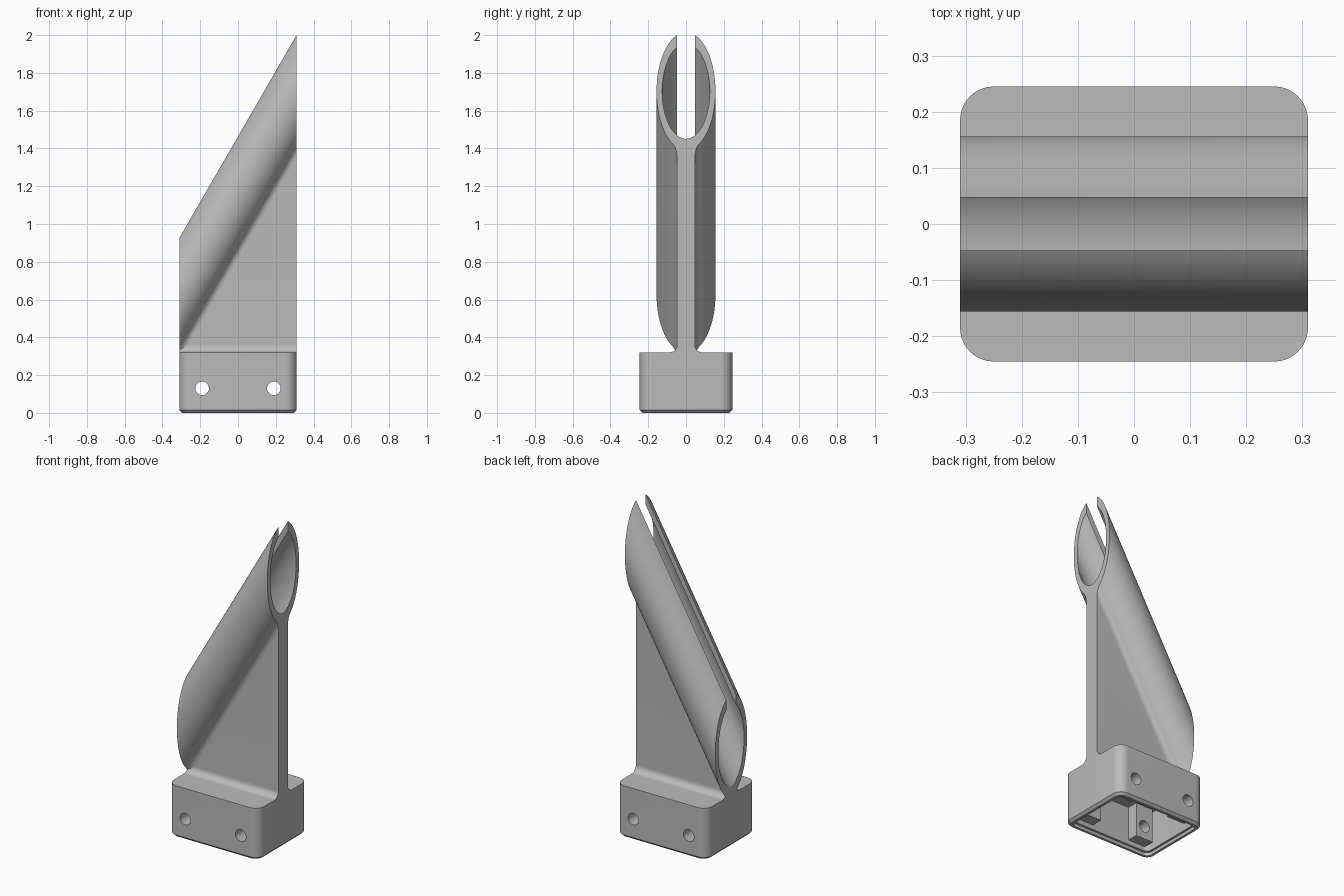
import bpy, bmesh
from math import sin, cos, pi, sqrt, atan2, asin, radians, tan

if "Cube" in bpy.data.objects:
    bpy.data.objects.remove(bpy.data.objects["Cube"], do_unlink=True)

gray = bpy.data.materials.new("plain_gray")
gray.use_nodes = True
gray.diffuse_color = (0.5, 0.5, 0.5, 1)
gray.node_tree.nodes["Principled BSDF"].inputs["Base Color"].default_value = (0.5, 0.5, 0.5, 1)

HX, HY = 0.31, 0.245              # base half sizes
BASE_TOP = 0.32
CEILING = 0.26
WEB = 0.047                       # half thickness of web and half width of slot
R_OUT, R_IN = 0.156, 0.126        # tube radii
TUBE_Z = 0.629                    # tube axis height at the low end
RISE = 2 * HX * tan(radians(60))
FILLET = 0.04


def loft(name, rings):
    """Solid through a list of matching closed rings."""
    bm = bmesh.new()
    loops = [[bm.verts.new(p) for p in ring] for ring in rings]
    n = len(loops[0])
    for a, b in zip(loops, loops[1:]):
        for i in range(n):
            j = (i + 1) % n
            bm.faces.new((a[i], a[j], b[j], b[i]))
    bm.faces.new(loops[0][::-1])
    bm.faces.new(loops[-1])
    bmesh.ops.recalc_face_normals(bm, faces=bm.faces)
    mesh = bpy.data.meshes.new(name)
    bm.to_mesh(mesh)
    bm.free()
    obj = bpy.data.objects.new(name, mesh)
    mesh.materials.append(gray)
    bpy.context.collection.objects.link(obj)
    return obj


def arc(cx, cy, r, a0, a1, n):
    return [(cx + r * cos(a0 + (a1 - a0) * i / n),
             cy + r * sin(a0 + (a1 - a0) * i / n)) for i in range(n + 1)]


def rounded_rect(hx, hy, r, z):
    pts = []
    for k, (sx, sy) in enumerate([(1, 1), (-1, 1), (-1, -1), (1, -1)]):
        pts += arc(sx * (hx - r), sy * (hy - r), r, k * pi / 2, (k + 1) * pi / 2, 10)
    return [(x, y, z) for x, y in pts]


def activate(obj):
    bpy.ops.object.select_all(action='DESELECT')
    obj.select_set(True)
    bpy.context.view_layer.objects.active = obj


def cut(obj, cutter):
    activate(obj)
    mod = obj.modifiers.new("cut", 'BOOLEAN')
    mod.operation, mod.solver, mod.object = 'DIFFERENCE', 'EXACT', cutter
    bpy.ops.object.modifier_apply(modifier=mod.name)


# Base block with chamfered bottom edge
base = loft("base", [rounded_rect(HX - 0.015, HY - 0.015, 0.045, 0),
                     rounded_rect(HX, HY, 0.06, 0.015),
                     rounded_rect(HX, HY, 0.06, BASE_TOP)])

# Hollow underside: shallow lip, then the main cavity
cavity = loft("cavity_cutter", [rounded_rect(HX - 0.03, HY - 0.03, 0.035, -0.05),
                                rounded_rect(HX - 0.03, HY - 0.03, 0.035, 0.02),
                                rounded_rect(HX - 0.042, HY - 0.042, 0.03, 0.021),
                                rounded_rect(HX - 0.042, HY - 0.042, 0.03, CEILING)])
cut(base, cavity)

# Screw bosses inside the long walls
parts = [base]
for sx, side in ((-1, "right"), (1, "left")):
    for sy, end in ((-1, "front"), (1, "back")):
        x0, x1 = sx * 0.19 - 0.06, sx * 0.19 + 0.06
        y0, y1 = sy * (HY - 0.035), sy * (HY - 0.11)
        ring = [(x0, y0), (x1, y0), (x1, y1), (x0, y1)]
        parts.append(loft(f"{end}_{side}_screw_boss",
                          [[(x, y, z) for x, y in ring] for z in (0.05, CEILING + 0.01)]))

# Screw holes running front to back
holes = []
for sx in (-1, 1):
    circle = arc(sx * 0.19, 0.13, 0.036, 0, 2 * pi, 32)[:-1]
    holes.append(loft("hole_cutter", [[(x, y, z) for x, z in circle] for y in (-0.4, 0.4)]))
for part in parts:
    for hole in holes:
        if part is base or part.name.split("_")[1] == ("right", "left")[holes.index(hole)]:
            cut(part, hole)
for helper in holes + [cavity]:
    bpy.data.objects.remove(helper, do_unlink=True)

# Slotted slanted tube and web: half section across the tube, then mirrored
fy = WEB + FILLET
fw = -sqrt((R_OUT + FILLET) ** 2 - fy ** 2)
join = atan2(fw, fy)
inner = arc(0, 0, R_IN, -pi / 2, pi / 2 - asin(WEB / R_IN), 32)
outer = arc(0, 0, R_OUT, pi / 2 - asin(WEB / R_OUT), join, 32)
fillet = arc(fy, fw, FILLET, join + pi, pi, 10)
half = inner + outer + fillet[1:]


def section(x, lift):
    right = [(x, y, TUBE_Z + lift + 2 * w) for y, w in half]
    right.append((x, WEB, 0.265))
    left = [(x, -y, z) for _, y, z in right[:0:-1]]
    return right + left


tube = loft("slotted_tube_and_web", [section(-HX, 0), section(HX, RISE)])

# Rounded foot where the web meets the base
curve = arc(fy, BASE_TOP + FILLET, FILLET, 1.5 * pi, pi, 10)
foot_half = [(fy, BASE_TOP - 0.01)] + curve
profile = foot_half + [(-y, z) for y, z in foot_half[::-1]]
foot = loft("web_foot", [[(x, y, z) for y, z in profile] for x in (-HX, HX)])

for obj in parts + [tube, foot]:
    activate(obj)
    bpy.ops.object.shade_smooth_by_angle(angle=radians(30))
